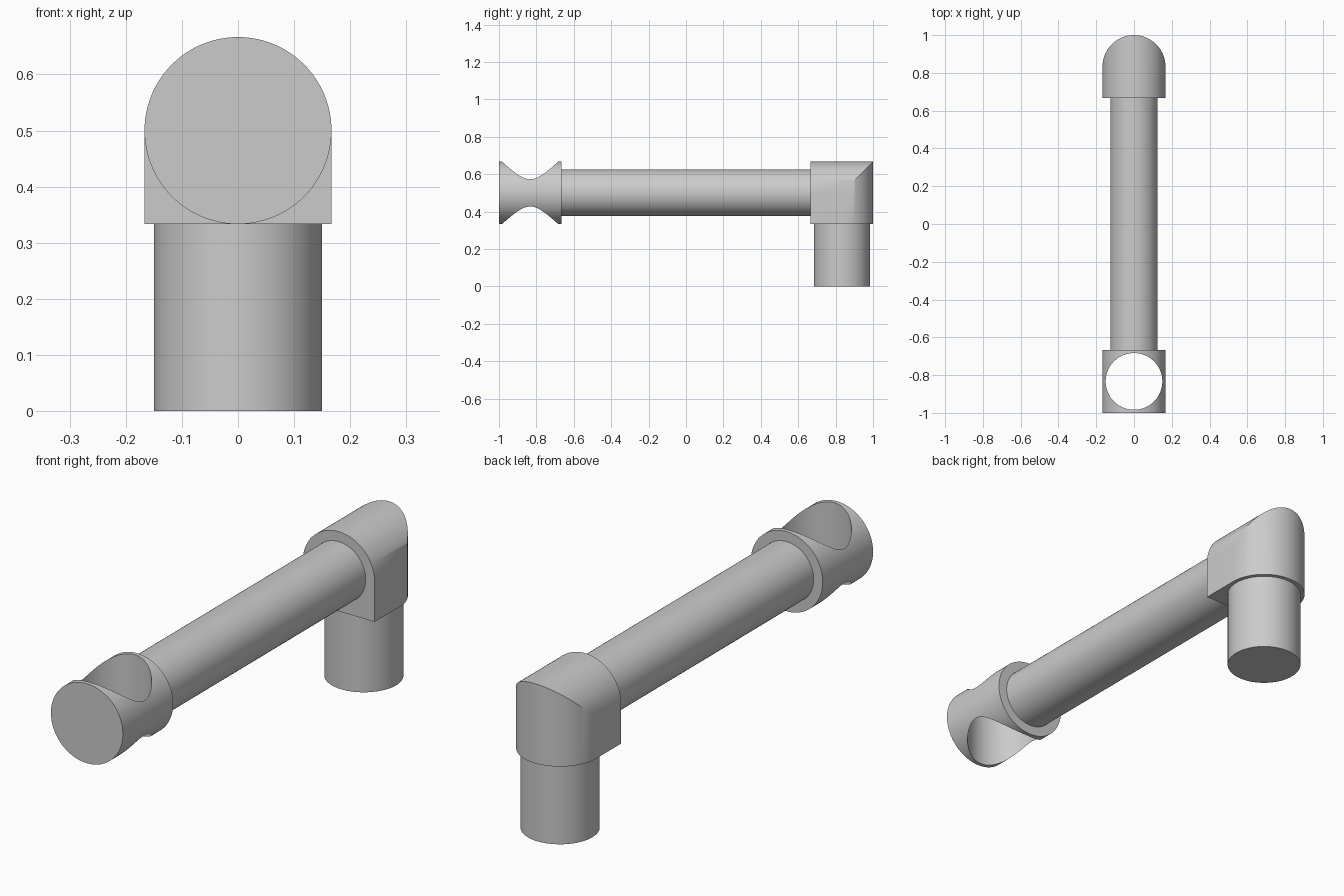
import bpy, math
import bmesh
from mathutils import Matrix, Vector

if "Cube" in bpy.data.objects:
    bpy.data.objects.remove(bpy.data.objects["Cube"], do_unlink=True)

R = 1 / 6          # outer radius of the ring and elbow
HOLE = 0.15        # radius of the peg and its matching hole
AXIS_Z = 0.5       # height of the bar's axis
END = 1 - R        # distance of each joint from the centre
SEGMENTS = 96

grey = bpy.data.materials.new("plain_grey")
grey.use_nodes = True
grey.diffuse_color = (0.6, 0.6, 0.6, 1)
grey.node_tree.nodes["Principled BSDF"].inputs["Base Color"].default_value = grey.diffuse_color


def make_object(name, bm):
    bmesh.ops.recalc_face_normals(bm, faces=bm.faces)
    mesh = bpy.data.meshes.new(name)
    bm.to_mesh(mesh)
    bm.free()
    mesh.materials.append(grey)
    obj = bpy.data.objects.new(name, mesh)
    bpy.context.collection.objects.link(obj)
    return obj


def cylinder(name, radius, length, centre, along_y=False):
    bm = bmesh.new()
    turn = Matrix.Rotation(math.pi / 2 if along_y else 0, 4, "X")
    bmesh.ops.create_cone(bm, cap_ends=True, segments=SEGMENTS, radius1=radius,
                          radius2=radius, depth=length,
                          matrix=Matrix.Translation(Vector(centre)) @ turn)
    return make_object(name, bm)


def smooth(obj):
    bpy.ops.object.select_all(action="DESELECT")
    obj.select_set(True)
    bpy.context.view_layer.objects.active = obj
    bpy.ops.object.shade_smooth_by_angle(angle=math.radians(30))


# Front ring: a cylinder with an upright hole through it
ring = cylinder("front_ring", R, 2 * R, (0, -END, AXIS_Z), True)
cutter = cylinder("hole_cutter", HOLE, 1, (0, -END, AXIS_Z))
cutter.hide_render = True
cut = ring.modifiers.new("hole", "BOOLEAN")
cut.operation = "DIFFERENCE"
cut.solver = "EXACT"
cut.object = cutter
bpy.context.view_layer.objects.active = ring
bpy.ops.object.modifier_apply(modifier=cut.name)
bpy.data.objects.remove(cutter, do_unlink=True)

# Long bar between the two joints
bar = cylinder("bar", 0.125, 2 * (END - R), (0, 0, AXIS_Z), True)

# Rear elbow: slices across x, with a rounded top mitred into a rounded back
bm = bmesh.new()
slices = []
for i in range(SEGMENTS // 2 + 1):
    angle = math.pi * (i / (SEGMENTS // 2) - 0.5)
    x, bulge = R * math.sin(angle), R * math.cos(angle)
    front, back = END - R, END + bulge
    bottom, top = AXIS_Z - R, AXIS_Z + bulge
    corners = [(front, bottom), (front, top), (back, top), (back, bottom)]
    slices.append([bm.verts.new((x, y, z)) for y, z in corners])
for a, b in zip(slices, slices[1:]):
    for k in range(4):
        n = (k + 1) % 4
        bm.faces.new((a[k], a[n], b[n], b[k]))
bm.faces.new(slices[0])
bm.faces.new(slices[-1])
elbow = make_object("rear_elbow", bm)

# Peg below the elbow
peg = cylinder("rear_peg", HOLE, AXIS_Z - R, (0, END, (AXIS_Z - R) / 2))

for part in (ring, bar, elbow, peg):
    smooth(part)
